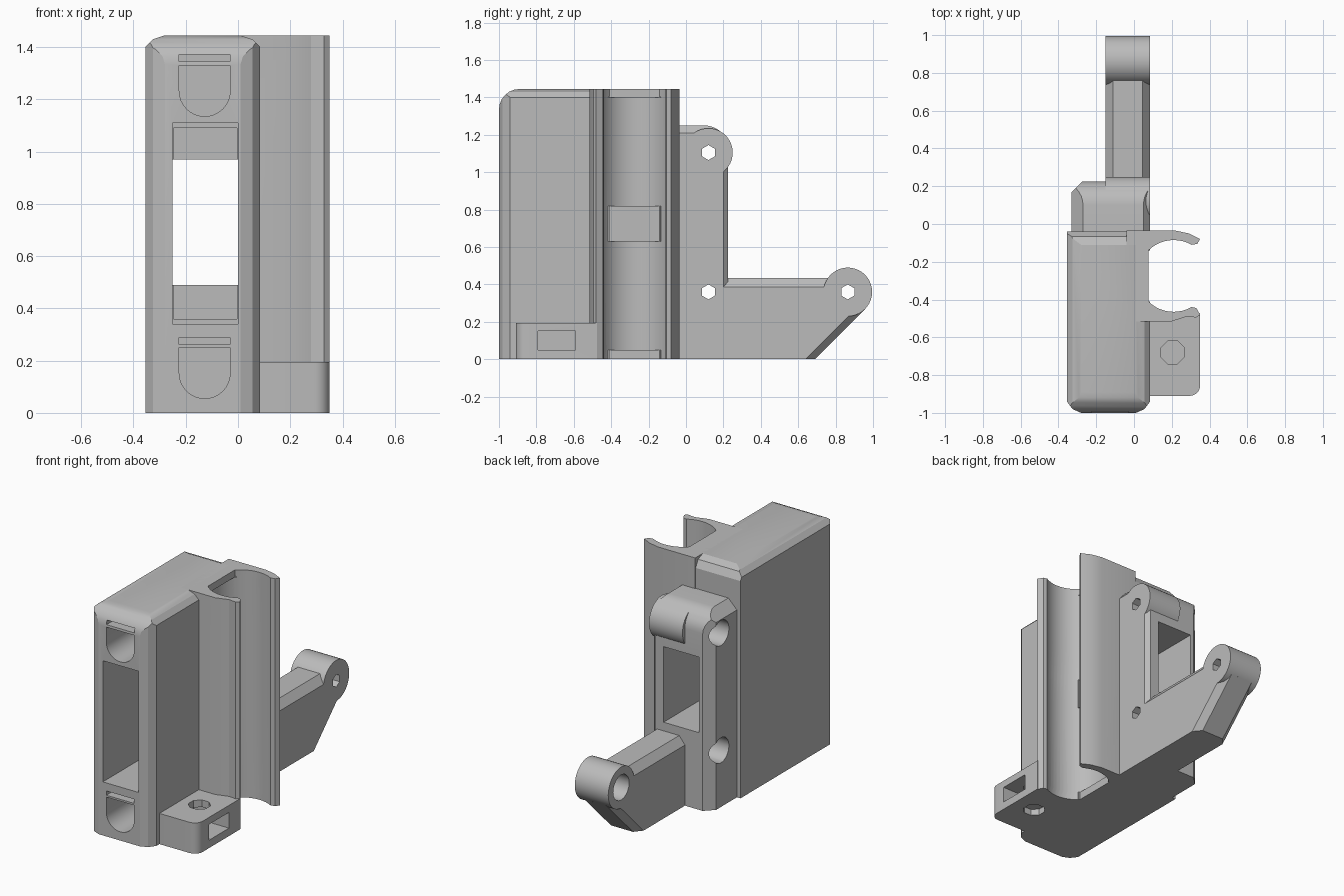
import bpy, bmesh
from math import sin, cos, radians
from mathutils import Vector

old = bpy.data.objects.get("Cube")
if old:
    bpy.data.objects.remove(old, do_unlink=True)

grey = bpy.data.materials.new("plain grey")
grey.use_nodes = True
grey.diffuse_color = (0.5, 0.5, 0.5, 1)
grey.node_tree.nodes["Principled BSDF"].inputs["Base Color"].default_value = (0.5, 0.5, 0.5, 1)


def arc(cx, cy, r, start, end, steps):
    angles = [radians(start + (end - start) * i / steps) for i in range(steps + 1)]
    return [(cx + r * cos(a), cy + r * sin(a)) for a in angles]


def prism(name, pts, axis, low, high, shear=0):
    """Extrude a profile along an axis; shear slides y as z rises."""
    place = {"x": lambda u, v, w: (w, u, v),
             "y": lambda u, v, w: (u, w, v),
             "z": lambda u, v, w: (u, v + shear * w, w)}[axis]
    bm = bmesh.new()
    face = bm.faces.new([bm.verts.new(place(u, v, low)) for u, v in pts])
    move = Vector(place(0, 0, high)) - Vector(place(0, 0, low))
    new = bmesh.ops.extrude_face_region(bm, geom=[face])["geom"]
    bmesh.ops.translate(bm, vec=move, verts=[g for g in new if isinstance(g, bmesh.types.BMVert)])
    bmesh.ops.recalc_face_normals(bm, faces=bm.faces)
    mesh = bpy.data.meshes.new(name)
    bm.to_mesh(mesh)
    bm.free()
    mesh.materials.append(grey)
    obj = bpy.data.objects.new(name, mesh)
    bpy.context.collection.objects.link(obj)
    return obj


def rect(u0, u1, v0, v1):
    return [(u0, v0), (u1, v0), (u1, v1), (u0, v1)]


def disc(u, v, r, sides, phase=0):
    return arc(u, v, r, phase, phase + 360, sides)[:-1]


def combine(obj, tools, operation="DIFFERENCE"):
    bpy.context.view_layer.objects.active = obj
    for tool in tools:
        mod = obj.modifiers.new("cut", "BOOLEAN")
        mod.operation, mod.object, mod.solver = operation, tool, "EXACT"
        bpy.ops.object.modifier_apply(modifier=mod.name)


# Cutters: central window, finger sockets and slits on the front
cutters = [
    prism("window_cutter", rect(-0.25, 0, 0.49, 0.97), "y", -1.2, 0.5),
    prism("pocket_cutter", rect(-0.247, -0.003, 0.36, 1.09), "y", -1.2, -0.2),
    prism("pocket_lip_cutter", rect(-0.25, 0, 0.34, 1.11), "y", -1.2, -0.5),
]
front_cutters = list(cutters)
for top, slit in ((1.33, 1.345), (0.25, 0.262)):
    socket = [(-0.03, top), (-0.225, top)] + arc(-0.1275, top - 0.0975, 0.0975, 180, 360, 16)
    front_cutters.append(prism("socket_cutter", socket, "y", -1.2, -0.55))
    front_cutters.append(prism("slit_cutter", rect(-0.225, -0.03, slit, slit + 0.027), "y", -1.2, -0.7))

# Cutters: round recess of the rail clip between its flat bands
clip_cutters = [prism("rail_cutter", disc(0.21, -0.275, 0.19, 48), "z", a, b)
                for a, b in ((0.05, 0.63), (0.82, 1.40))]
gap = prism("rail_gap_cutter", rect(0.075, 0.2, -0.41, -0.14), "z", -0.1, 1.6)

# Cutters: cross bolts with hexagonal exit and wide counterbore
bolts = []
for y, z in ((0.12, 1.105), (0.12, 0.36), (0.865, 0.36)):
    bolts.append(prism("bolt_cutter", disc(y, z, 0.04, 6, 30), "x", -0.5, 0.2))
    bolts.append(prism("counterbore_cutter", disc(y, z, 0.08, 20), "x", -0.5, -0.02))

# Main housing: three profiles intersected for the softened edges
housing = prism("main_housing", [(-0.355, 0), (0.085, 0), (0.085, 1.40), (0.055, 1.43), (0.01, 1.445),
                                 (-0.28, 1.445), (-0.325, 1.43), (-0.355, 1.40)], "y", -1.1, 0.1)
side = prism("housing_side_helper", [(-1, -0.1), (-0.04, -0.1), (-0.04, 1.38), (-0.065, 1.425), (-0.11, 1.445)]
             + arc(-0.89, 1.335, 0.11, 90, 180, 6), "x", -0.6, 0.6)
plan = prism("housing_plan_helper", [(-0.355, 0.2), (-0.355, -0.94), (-0.325, -0.98), (-0.28, -1),
                                     (0.01, -1), (0.055, -0.98), (0.085, -0.94), (0.085, 0.2)], "z", -0.2, 1.8)
combine(housing, [side, plan], "INTERSECT")
combine(housing, front_cutters + [gap] + clip_cutters)

# Rail clip with two curved jaws
jaws = ([(-0.04, -0.515), (-0.04, -0.035), (0.22, -0.035), (0.29, -0.05), (0.35, -0.08), (0.335, -0.105)]
        + arc(0.21, -0.275, 0.19, 60, 135, 10) + arc(0.21, -0.275, 0.19, 225, 300, 10)
        + [(0.33, -0.445), (0.35, -0.48), (0.33, -0.495), (0.28, -0.49), (0.2, -0.515)])
clip = prism("rail_clip", jaws, "z", 0, 1.445)
combine(clip, clip_cutters + cutters)

# Foot tab with nut slot and vertical screw hole
tab = prism("foot_tab", [(0.05, -0.475), (0.05, -0.91)] + arc(0.295, -0.855, 0.055, -90, 0, 5)
            + [(0.35, -0.475)], "z", 0, 0.195)
tab_cutters = [prism("nut_slot_cutter", rect(-0.79, -0.59, 0.05, 0.15), "x", 0.1, 0.5),
               prism("screw_top_cutter", disc(0.205, -0.68, 0.066, 8, 22.5), "z", 0.1, 0.4),
               prism("screw_bottom_cutter", disc(0.205, -0.68, 0.066, 8, 22.5), "z", -0.1, 0.04)]
combine(tab, tab_cutters)

# Rear block
rear = prism("rear_block", [(-0.33, 0), (0.085, 0), (0.085, 1.21), (0.05, 1.25), (-0.27, 1.25),
                            (-0.33, 1.19)], "y", -0.3, 0.4)
rear_side = prism("rear_side_helper", [(-0.06, -0.1), (0.225, -0.1)] + arc(0.1, 1.125, 0.125, 0, 90, 8)
                  + [(-0.06, 1.25)], "x", -0.6, 0.6)
rear_plan = prism("rear_plan_helper", [(-0.33, -0.2), (0.085, -0.2), (0.085, 0.2), (0.06, 0.225),
                                       (-0.275, 0.225), (-0.33, 0.17)], "z", -0.2, 1.6)
combine(rear, [rear_side, rear_plan], "INTERSECT")

# Hinge arm with bevelled top and sloped end
arm = prism("hinge_arm", [(0.1, 0), (0.689, 0), (0.957, 0.268), (0.9, 0.435), (0.1, 0.435)], "x", -0.3, 0.3)
arm_front = prism("arm_section_helper", [(-0.15, -0.1), (0.085, -0.1), (0.085, 0.385), (0.045, 0.435),
                                         (-0.11, 0.435), (-0.15, 0.385)], "y", -0.3, 1.3)
arm_slope = prism("arm_slope_helper", [(-0.15, -1), (0.085, -1), (0.085, 0.64), (0.045, 0.689),
                                       (-0.11, 0.689), (-0.15, 0.64)], "z", -0.2, 0.8, shear=1)
combine(arm, [arm_front, arm_slope], "INTERSECT")

# Round hinge knuckles
upper_knuckle = prism("upper_knuckle", disc(0.12, 1.105, 0.13, 40), "x", -0.15, 0.085)
arm_knuckle = prism("arm_knuckle", disc(0.865, 0.36, 0.13, 40), "x", -0.15, 0.085)
combine(rear, cutters + bolts)
for part in (arm, upper_knuckle, arm_knuckle):
    combine(part, bolts)

# Remove helpers, then shade the curved parts
helpers = (front_cutters + clip_cutters + bolts + tab_cutters
           + [gap, side, plan, rear_side, rear_plan, arm_front, arm_slope])
for helper in helpers:
    bpy.data.objects.remove(helper, do_unlink=True)
bpy.context.view_layer.update()
bpy.ops.object.select_all(action="DESELECT")
for part in (housing, clip, tab, rear, arm, upper_knuckle, arm_knuckle):
    part.select_set(True)
bpy.context.view_layer.objects.active = housing
bpy.ops.object.shade_smooth_by_angle(angle=radians(20))
